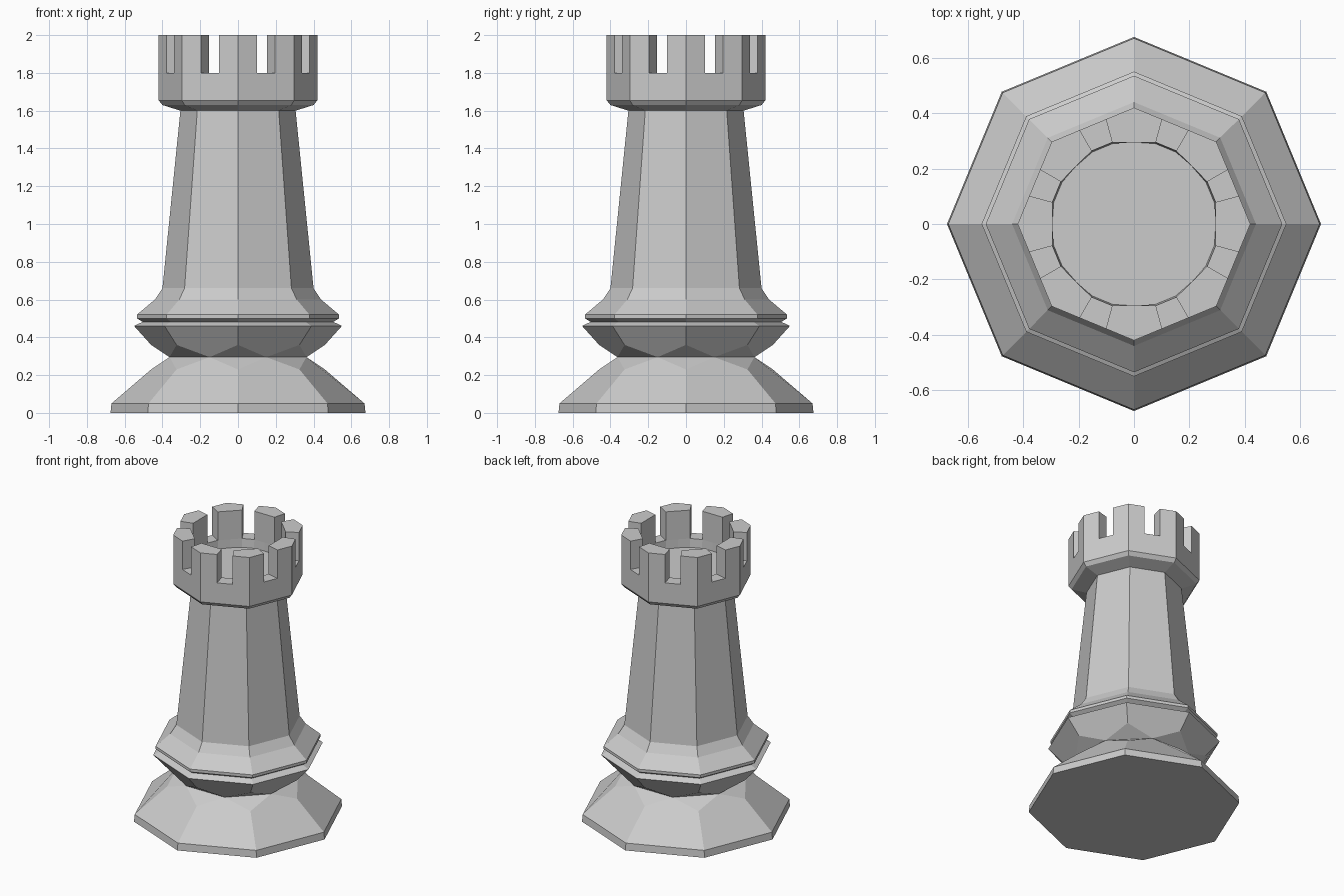
import bpy, bmesh
from math import sin, cos, pi

if "Cube" in bpy.data.objects:
    bpy.data.objects.remove(bpy.data.objects["Cube"])

N = 8


def ring(bm, r, z, turn=0.0):
    """Octagon of vertices, corners on the axes unless turned."""
    return [bm.verts.new((r * cos((i + turn) * 2 * pi / N),
                          r * sin((i + turn) * 2 * pi / N), z)) for i in range(N)]


def bridge(bm, a, b):
    n = len(a)
    return [bm.faces.new((a[i], a[(i + 1) % n], b[(i + 1) % n], b[i])) for i in range(n)]


def lathe(bm, profile):
    rings = [ring(bm, r, z) for r, z in profile]
    for a, b in zip(rings, rings[1:]):
        bridge(bm, a, b)
    return rings


def finish(bm, name):
    bm.normal_update()
    mesh = bpy.data.meshes.new(name)
    bm.to_mesh(mesh)
    bm.free()
    obj = bpy.data.objects.new(name, mesh)
    bpy.context.collection.objects.link(obj)
    return obj


# Base: flared foot, pinched neck with diamond facets, bowl above
bm = bmesh.new()
foot = lathe(bm, [(0.675, 0), (0.67, 0.05)])
bm.faces.new(foot[0][::-1])
lip = foot[1]
low = ring(bm, 0.46, 0.23)
pinch = ring(bm, 0.392, 0.295, 0.5)
high = ring(bm, 0.46, 0.36)
rim = ring(bm, 0.55, 0.46)
for i in range(N):
    j = (i + 1) % N
    bm.faces.new((lip[i], lip[j], low[j], pinch[i], low[i]))
    bm.faces.new((high[i], pinch[i], high[j], rim[j], rim[i]))
    bm.faces.new((low[i], pinch[i], pinch[i - 1]))
    bm.faces.new((high[i], pinch[i - 1], pinch[i]))
finish(bm, "base")

# Collar: grooved double ring sweeping up to the shaft
bm = bmesh.new()
lathe(bm, [(0.55, 0.46), (0.505, 0.482), (0.535, 0.50), (0.535, 0.52),
           (0.44, 0.60), (0.40, 0.66)])
finish(bm, "collar")

# Shaft: tapered octagonal tower
bm = bmesh.new()
lathe(bm, [(0.40, 0.66), (0.305, 1.60)])
finish(bm, "shaft")

# Crown underside
bm = bmesh.new()
lathe(bm, [(0.305, 1.60), (0.40, 1.63), (0.42, 1.655)])
finish(bm, "crown_flare")

# Crown: octagonal wall, recessed floor and eight corner merlons
bm = bmesh.new()


def crown_ring(corner_r, side_r, z):
    return [bm.verts.new((r * cos(k * pi / 12), r * sin(k * pi / 12), z))
            for k in range(24) for r in [side_r if k % 3 else corner_r]]


side = 0.42 * cos(pi / 8) / cos(pi / 24)
outer_low = crown_ring(0.42, side, 1.655)
outer_top = crown_ring(0.42, side, 1.80)
inner_top = crown_ring(0.295, 0.305, 1.80)
inner_low = crown_ring(0.295, 0.30, 1.74)
bridge(bm, outer_low, outer_top)
tops = bridge(bm, outer_top, inner_top)
bridge(bm, inner_top, inner_low)
bm.faces.new(inner_low)
merlons = [f for k, f in enumerate(tops) if k % 3 != 1]
out = bmesh.ops.extrude_face_region(bm, geom=merlons)
for v in out["geom"]:
    if isinstance(v, bmesh.types.BMVert):
        v.co.z = 2.0
bmesh.ops.delete(bm, geom=[f for f in merlons if f.is_valid], context='FACES_ONLY')
bmesh.ops.recalc_face_normals(bm, faces=bm.faces)
finish(bm, "crown")
